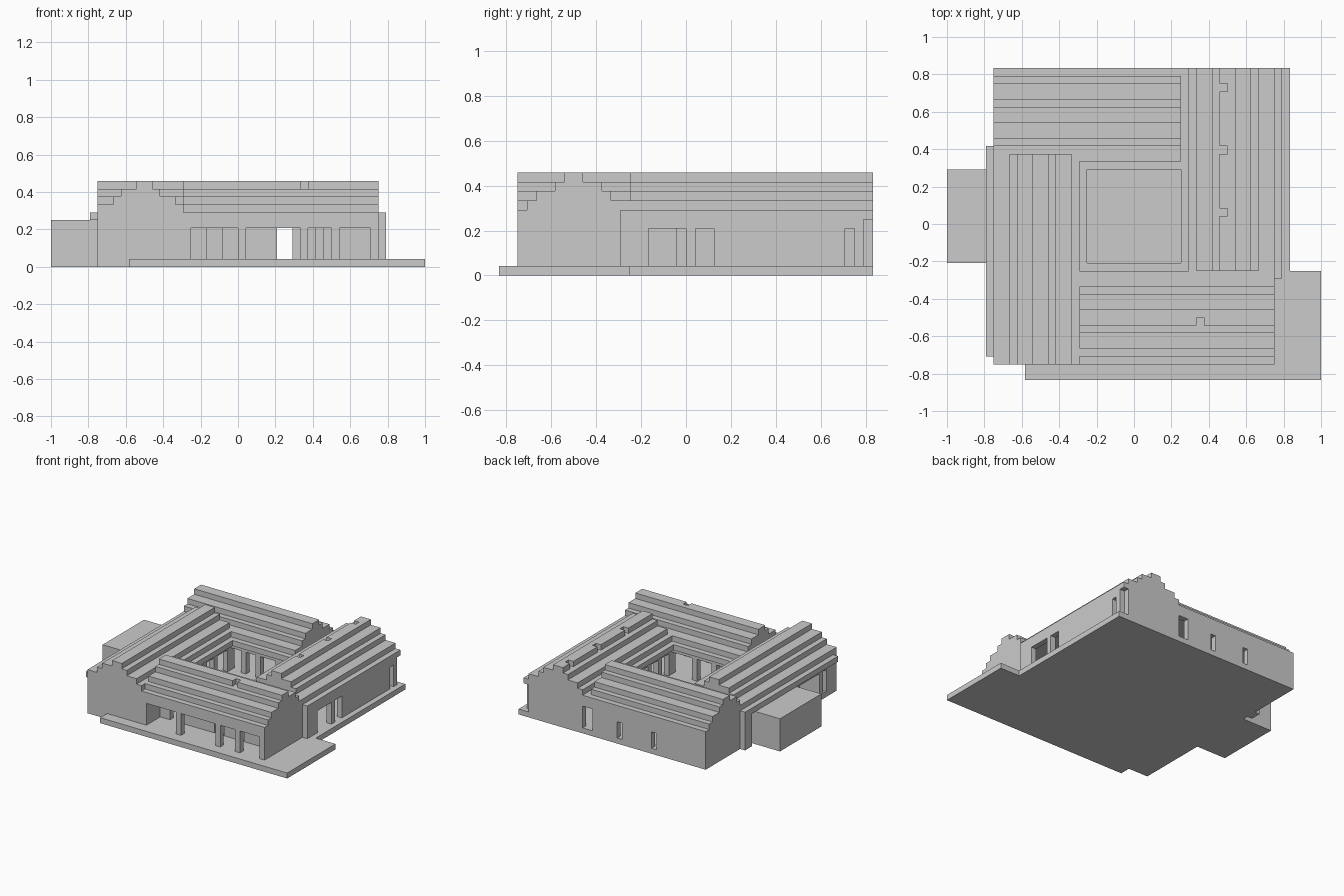
import bpy, bmesh
from mathutils import Matrix, Vector

if "Cube" in bpy.data.objects:
    bpy.data.objects.remove(bpy.data.objects["Cube"])

U = 1 / 24  # building module


def boxes(name, items):
    """One object made of boxes (x0, x1, y0, y1, z0, z1), in modules."""
    bm = bmesh.new()
    for x0, x1, y0, y1, z0, z1 in items:
        mid = Vector((x0 + x1, y0 + y1, z0 + z1)) * U / 2
        size = (abs(x1 - x0) * U, abs(y1 - y0) * U, (z1 - z0) * U)
        bmesh.ops.create_cube(bm, size=1, matrix=Matrix.Translation(mid) @ Matrix.Diagonal((*size, 1)))
    me = bpy.data.meshes.new(name)
    bm.to_mesh(me)
    bm.free()
    ob = bpy.data.objects.new(name, me)
    bpy.context.collection.objects.link(ob)
    return ob


def wall(name, axis, side, start, end, openings=(), z0=1):
    """Wall one module thick from side to side+1, running along axis; openings are (from, to, top)."""
    parts, at = [], start
    for a, b, top in openings:
        parts += [(at, a, z0, 6), (a, b, top, 6)]
        at = b
    parts.append((at, end, z0, 6))
    parts = [p for p in parts if p[1] > p[0]]
    if axis == 'x':
        boxes(name, [(a, b, side, side + 1, l, h) for a, b, l, h in parts])
    else:
        boxes(name, [(side, side + 1, a, b, l, h) for a, b, l, h in parts])


def roof(name, axis, start, end, steps, notches=(), notch_side=None):
    """Stepped roof courses from z=7 up; notches cut half of the ridge course."""
    items = []
    for i, (lo, hi) in enumerate(steps):
        spans = [(start, end, lo, hi)]
        if i == len(steps) - 1 and notches:
            spans, at, mid = [], start, (lo + hi) / 2
            keep = (mid, hi) if notch_side == 'low' else (lo, mid)
            for n in notches:
                spans += [(at, n, lo, hi), (n, n + 1, *keep)]
                at = n + 1
            spans.append((at, end, lo, hi))
        for a, b, c, d in spans:
            items.append((a, b, c, d, 7 + i, 8 + i) if axis == 'x' else (c, d, a, b, 7 + i, 8 + i))
    boxes(name, items)


# floor platform with the front terrace
boxes("floor", [(-18, 20, -18, 20, 0, 1), (-14, 24, -20, -18, 0, 1), (20, 24, -18, -6, 0, 1)])

# side annex block and the short wall beside it
boxes("annex", [(-24, -18, -5, 7, 0, 6)])
boxes("annex_wall", [(-19, -18, 8, 10, 0, 6)])

# outer walls
wall("front_wall", 'x', -18, -18, 18, [(-6, 0, 5), (1, 8, 5), (9, 12, 5), (13, 17, 5)])
wall("back_wall", 'x', 19, -18, 18, [(-8, -7, 4), (-1, 0, 4), (5, 7, 5)])
wall("left_wall", 'y', -18, -17, 19, [(-15, -14, 5), (-13, -7, 5)])
wall("right_gable_wall", 'y', 17, -17, -6)
wall("right_wall", 'y', 18, -7, 19, [(-4, 0, 5), (1, 3, 5), (17, 18, 5)])

# inner walls behind the verandas
wall("front_inner_wall", 'x', -14, -17, 17, [(-4, -2, 5), (5, 7, 5), (10, 11, 5)])
wall("right_inner_wall", 'y', 13, -6, 19, [(-1, 1, 5), (14, 16, 5)])
wall("left_inner_wall", 'y', -14, -13, 19, [(-1, 1, 5)])
wall("front_veranda_end", 'y', -7, -17, -14)

# courtyard arcades, set back under the eaves
wall("court_front", 'x', -7, -8, 8, [(-7, -5, 5), (-4, -2, 5), (-1, 2, 5), (3, 7, 5)])
wall("court_back", 'x', 8, -8, 8, [(-7, -5, 5), (-4, -2, 5), (-1, 2, 5), (3, 7, 5)])
for name, x in (("court_left", -8), ("court_right", 7)):
    wall(name, 'y', x, -6, 8, [(-5, -3, 5), (-2, 0, 5), (1, 3, 5), (4, 7, 5)])

# eave course: ring around the courtyard with side overhangs
boxes("eaves", [(-18, 18, -18, -5, 6, 7), (-18, 18, 7, 20, 6, 7),
                (-18, -6, -5, 7, 6, 7), (6, 18, -5, 7, 6, 7),
                (-19, -18, -17, 10, 6, 7), (18, 19, -7, 20, 6, 7)])

# stepped roofs of the four wings, in a pinwheel
side = [(7, 18), (8, 16), (10, 15), (11, 13)]
front = [(-17, -6), (-16, -8), (-14, -9), (-13, -11)]
roof("left_roof", 'y', -18, 9, [(-b, -a) for a, b in side])
roof("right_roof", 'y', -6, 20, side, (1, 9, 17), 'low')
roof("front_roof", 'x', -7, 18, front, (8,), 'low')
roof("back_roof", 'x', -18, 6, [(2 - b, 2 - a) for a, b in front])
